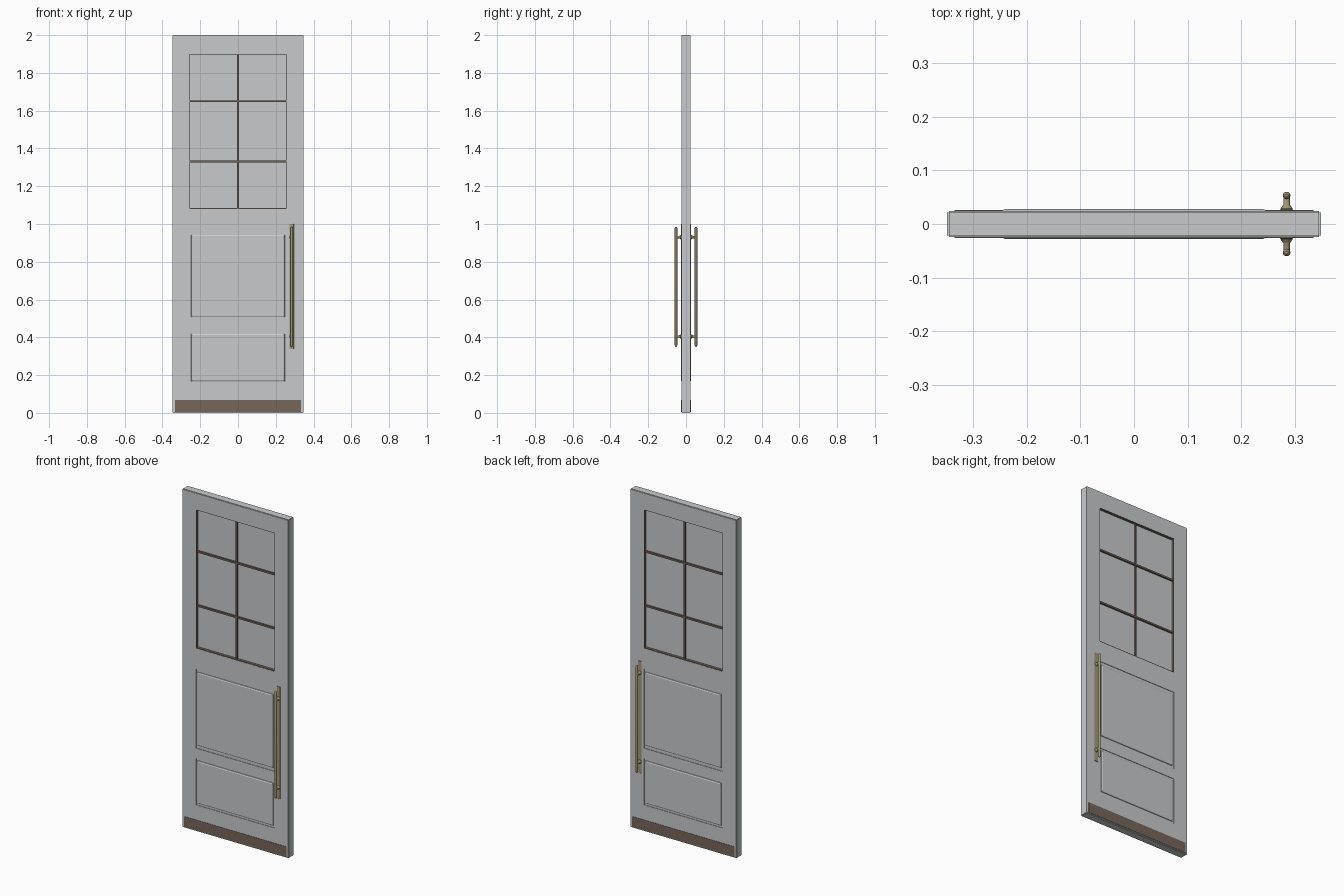
import bpy, bmesh, math
from mathutils import Vector

if "Cube" in bpy.data.objects:
    bpy.data.objects.remove(bpy.data.objects["Cube"])


def material(name, rgb):
    m = bpy.data.materials.new(name)
    m.diffuse_color = (*rgb, 1)
    m.use_nodes = True
    m.node_tree.nodes["Principled BSDF"].inputs["Base Color"].default_value = m.diffuse_color
    return m


GREY = material("grey paint", (0.58, 0.59, 0.60))
BROWN = material("dark brown", (0.18, 0.135, 0.105))
BRASS = material("aged brass", (0.37, 0.30, 0.19))

HALF = 0.0245                      # half the slab thickness
OPEN_X = 0.257                     # half the opening width
GLASS = (1.08, 1.90)               # window opening, bottom and top
PANELS = [("upper", 0.49, 0.96, 0.018), ("lower", 0.155, 0.43, 0.012)]


def finish(name, bm, mat):
    bmesh.ops.recalc_face_normals(bm, faces=bm.faces)
    me = bpy.data.meshes.new(name)
    bm.to_mesh(me)
    bm.free()
    me.materials.append(mat)
    ob = bpy.data.objects.new(name, me)
    bpy.context.collection.objects.link(ob)
    return ob


def box(name, x, y, z, mat, bevel=0):
    bm = bmesh.new()
    bmesh.ops.create_cube(bm, size=1)
    for v in bm.verts:
        v.co = Vector(r[0] + (c + 0.5) * (r[1] - r[0]) for r, c in zip((x, y, z), v.co))
    if bevel:
        bmesh.ops.bevel(bm, geom=bm.edges[:], offset=bevel, segments=1, affect='EDGES')
    return finish(name, bm, mat)


def lathe(name, profile, origin, axis, mat, sides=20):
    """Spin (radius, distance) points around the given axis."""
    rot = Vector((0, 0, 1)).rotation_difference(Vector(axis))
    bm = bmesh.new()
    rings = [[bm.verts.new(Vector(origin) + rot @ Vector((
        r * math.cos(2 * math.pi * i / sides), r * math.sin(2 * math.pi * i / sides), d)))
        for i in range(sides)] for r, d in profile]
    for a, b in zip(rings, rings[1:]):
        for i in range(sides):
            j = (i + 1) % sides
            bm.faces.new((a[i], a[j], b[j], b[i]))
    bm.faces.new(rings[0])
    bm.faces.new(rings[-1])
    ob = finish(name, bm, mat)
    bpy.ops.object.select_all(action='DESELECT')
    bpy.context.view_layer.objects.active = ob
    ob.select_set(True)
    bpy.ops.object.shade_smooth_by_angle(angle=math.radians(35))
    return ob


# Door slab: a grid with the openings left out, given thickness
xs = [-0.3475, -OPEN_X, OPEN_X, 0.3475]
zs = [0, 0.155, 0.43, 0.49, 0.96, 1.08, 1.90, 2.0]
bm = bmesh.new()
grid = [[bm.verts.new((x, -HALF, z)) for x in xs] for z in zs]
for k in range(len(zs) - 1):
    for i in range(3):
        if not (i == 1 and k in (1, 3, 5)):
            bm.faces.new((grid[k][i], grid[k][i + 1], grid[k + 1][i + 1], grid[k + 1][i]))
new = bmesh.ops.extrude_face_region(bm, geom=bm.faces[:])["geom"]
bmesh.ops.translate(bm, vec=(0, 2 * HALF, 0),
                    verts=[v for v in new if isinstance(v, bmesh.types.BMVert)])


def on_rim(e):
    outer = [all(abs(v.co.x - s) < 1e-5 for v in e.verts) for s in (xs[0], xs[-1])]
    outer += [all(abs(v.co.z - s) < 1e-5 for v in e.verts) for s in (0, 2)]
    along_y = abs(e.verts[0].co.y - e.verts[1].co.y) > 1e-4
    return sum(outer) == 2 if along_y else any(outer)


bmesh.ops.recalc_face_normals(bm, faces=bm.faces)
bmesh.ops.bevel(bm, geom=[e for e in bm.edges if on_rim(e)], offset=0.003,
                segments=2, affect='EDGES')
finish("door_slab", bm, GREY)

# Raised panels: nested rectangles stepping through the groove
for label, z0, z1, dz in PANELS:
    for side, s in (("front", -1), ("back", 1)):
        steps = [(0, 0, HALF - 0.003), (0.005, dz - 0.006, HALF - 0.006),
                 (0.008, dz - 0.002, HALF - 0.008), (0.010, dz, HALF),
                 (0.016, dz + 0.006, 0.0275)]
        bm = bmesh.new()
        rings = [[bm.verts.new((x, s * y, z)) for x, z in (
            (-OPEN_X + ix, z0 + iz), (OPEN_X - ix, z0 + iz),
            (OPEN_X - ix, z1 - iz), (-OPEN_X + ix, z1 - iz))] for ix, iz, y in steps]
        for a, b in zip(rings, rings[1:]):
            for i in range(4):
                j = (i + 1) % 4
                bm.faces.new((a[i], a[j], b[j], b[i]))
        bm.faces.new(rings[-1])
        bm.faces.new(rings[0][::-1])
        finish(f"{label}_panel_{side}", bm, GREY)

# Window pane, its brown lining and the glazing bars
box("window_pane", (-OPEN_X, OPEN_X), (-0.008, 0.008), GLASS, GREY)
depth = (-0.0235, 0.0235)
for name, sx in (("left", -1), ("right", 1)):
    box(f"lining_{name}", sorted((sx * OPEN_X, sx * (OPEN_X - 0.002))), depth, GLASS, BROWN)
box("lining_bottom", (-OPEN_X, OPEN_X), depth, (1.08, 1.085), BROWN)
box("lining_top", (-OPEN_X, OPEN_X), depth, (1.898, 1.90), BROWN)
box("upright_bar", (-0.004, 0.004), (-0.017, 0.017), GLASS, BROWN)
for i, z in enumerate((1.33, 1.65)):
    box(f"cross_bar_{i + 1}", (-OPEN_X, OPEN_X), (-0.018, 0.018), (z - 0.005, z + 0.005), BROWN)

# Kick plates and pull handles on both faces
HX, ROD_Y = 0.284, 0.053
for side, s in (("front", -1), ("back", 1)):
    box(f"kick_plate_{side}", (-0.334, 0.334), sorted((s * 0.024, s * 0.0262)),
        (0.006, 0.067), BROWN)
    box(f"handle_plate_{side}", (HX - 0.012, HX + 0.012), sorted((s * 0.024, s * 0.0275)),
        (0.337, 1.0), BRASS, 0.001)
    lathe(f"handle_rod_{side}", [(0.003, 0.35), (0.006, 0.353), (0.007, 0.358),
          (0.007, 0.976), (0.006, 0.981), (0.003, 0.984)],
          (HX, s * ROD_Y, 0), (0, 0, 1), BRASS)
    for label, z in (("lower", 0.405), ("upper", 0.93)):
        lathe(f"handle_mount_{label}_{side}", [(0.011, 0.026), (0.011, 0.029),
              (0.008, 0.033), (0.006, 0.036), (0.006, ROD_Y)],
              (HX, 0, z), (0, s, 0), BRASS)
